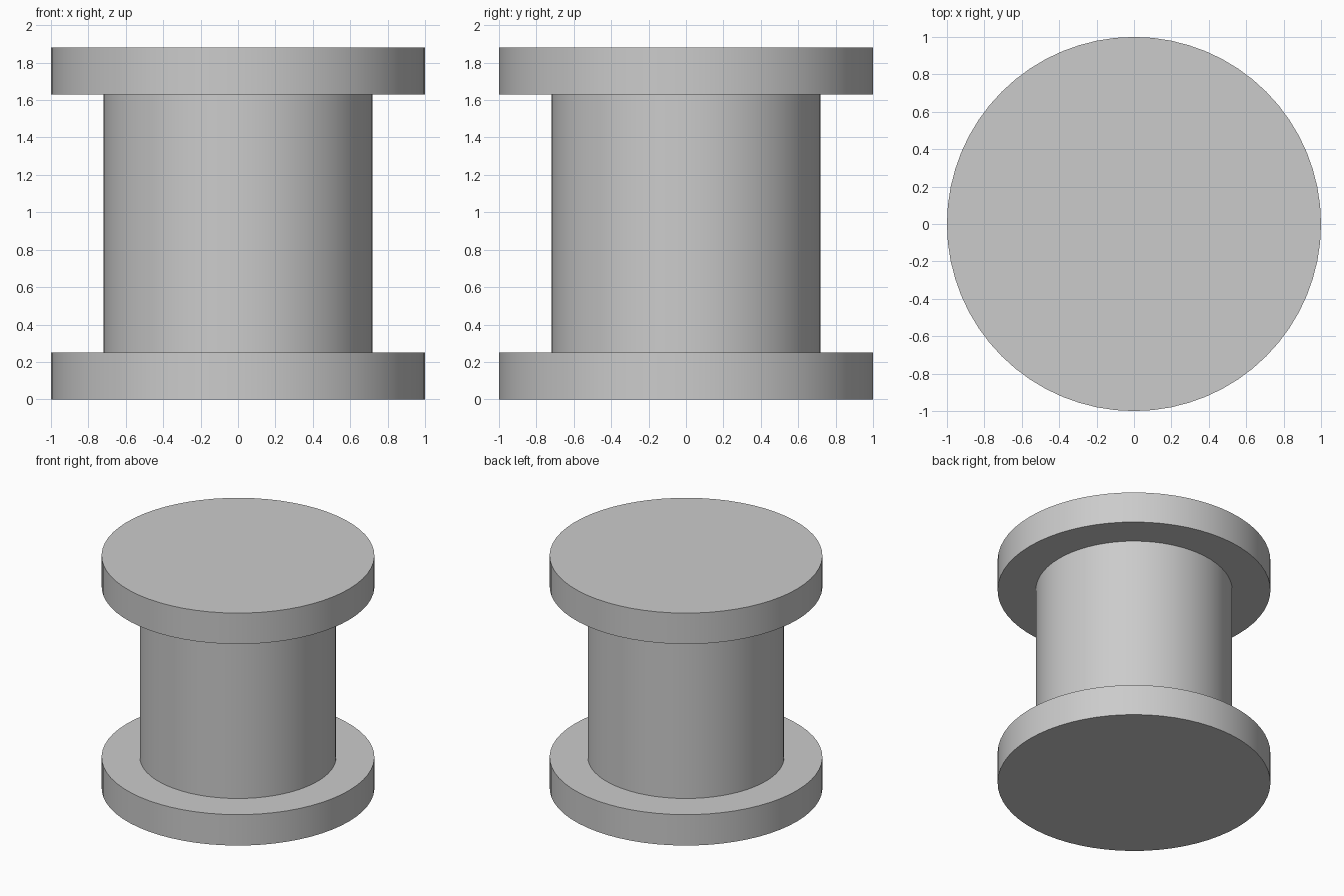
import bpy
import math

# Remove the default object
cube = bpy.data.objects.get("Cube")
if cube:
    bpy.data.objects.remove(cube, do_unlink=True)

RIM_RADIUS, CORE_RADIUS = 1.0, 0.72
RIM_HEIGHT, TOTAL_HEIGHT = 0.25, 1.88

# Single plain grey
grey = bpy.data.materials.new("light_grey")
grey.use_nodes = True
colour = (0.6, 0.6, 0.6, 1.0)
grey.diffuse_color = colour
grey.node_tree.nodes["Principled BSDF"].inputs["Base Color"].default_value = colour


def disc(name, radius, bottom, top):
    """Smooth-sided solid cylinder between two heights."""
    bpy.ops.mesh.primitive_cylinder_add(
        vertices=64, radius=radius, depth=top - bottom,
        location=(0, 0, (bottom + top) / 2))
    obj = bpy.context.object
    obj.name = obj.data.name = name
    obj.data.materials.append(grey)
    bpy.ops.object.shade_smooth_by_angle(angle=math.radians(30))
    return obj


# Spool: two flanges joined by a core
disc("bottom_flange", RIM_RADIUS, 0, RIM_HEIGHT)
disc("core", CORE_RADIUS, RIM_HEIGHT, TOTAL_HEIGHT - RIM_HEIGHT)
disc("top_flange", RIM_RADIUS, TOTAL_HEIGHT - RIM_HEIGHT, TOTAL_HEIGHT)
